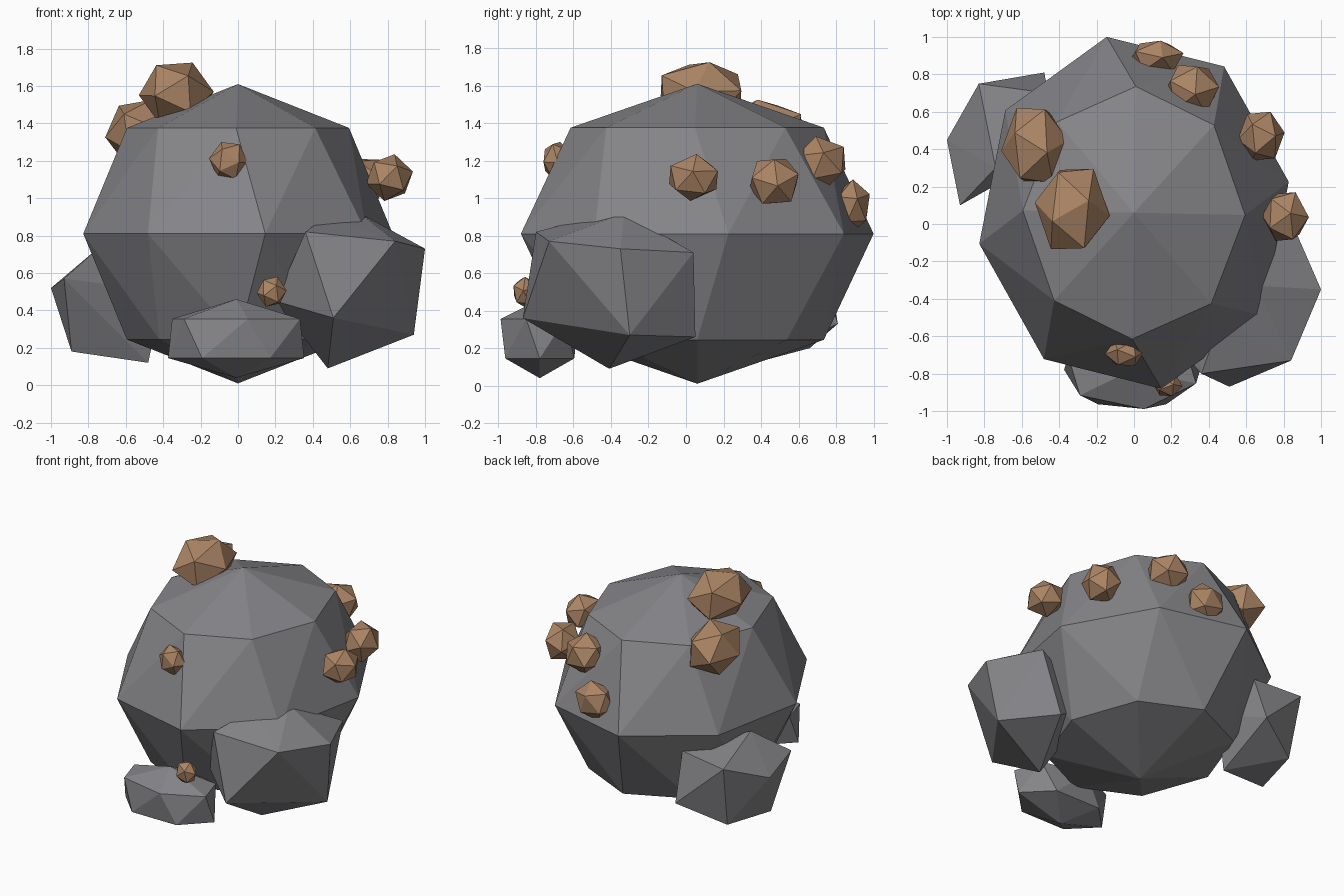
import bpy, bmesh, math, random
from mathutils import Euler, Vector

random.seed(4)
cube = bpy.data.objects.get("Cube")
if cube:
    bpy.data.objects.remove(cube, do_unlink=True)


def make_material(name, color):
    mat = bpy.data.materials.new(name)
    mat.use_nodes = True
    mat.diffuse_color = color
    shader = mat.node_tree.nodes["Principled BSDF"]
    shader.inputs["Base Color"].default_value = color
    shader.inputs["Roughness"].default_value = 0.9
    return mat


stone = make_material("stone grey", (0.235, 0.235, 0.25, 1))
ore = make_material("ore brown", (0.41, 0.235, 0.13, 1))


def add_object(name, bm, material):
    bmesh.ops.recalc_face_normals(bm, faces=bm.faces)
    mesh = bpy.data.meshes.new(name)
    bm.to_mesh(mesh)
    bm.free()
    mesh.materials.append(material)
    obj = bpy.data.objects.new(name, mesh)
    bpy.context.collection.objects.link(obj)
    return obj


def hull_rock(name, points):
    """Faceted rock wrapped tightly around its corner points."""
    bm = bmesh.new()
    for p in points:
        bm.verts.new(p)
    result = bmesh.ops.convex_hull(bm, input=bm.verts)
    loose = [v for v in result["geom_interior"] if isinstance(v, bmesh.types.BMVert)]
    bmesh.ops.delete(bm, geom=loose, context="VERTS")
    return add_object(name, bm, stone)


def ringed_points(center, radii, sides, twists):
    """Poles and rings of a low-poly ellipsoid; each ring has its own twist."""
    center, radii = Vector(center), Vector(radii)
    points = [center + Vector((0, 0, s * radii.z)) for s in (-1, 1)]
    for i, twist in enumerate(twists, 1):
        polar = math.pi * i / (len(twists) + 1)
        for k in range(sides):
            a = math.tau * k / sides + math.radians(twist)
            unit = Vector((math.sin(polar) * math.cos(a),
                           math.sin(polar) * math.sin(a), math.cos(polar)))
            points.append(center + unit * radii)
    return points


def nugget(name, center, radii):
    """Twenty-sided lump, turned at random and fitted to its size."""
    bm = bmesh.new()
    bmesh.ops.create_icosphere(bm, subdivisions=1, radius=1)
    turn = Euler([random.uniform(0, math.tau) for _ in range(3)]).to_matrix()
    bmesh.ops.transform(bm, matrix=turn.to_4x4(), verts=bm.verts)
    for axis in range(3):
        reach = max(abs(v.co[axis]) for v in bm.verts)
        for v in bm.verts:
            v.co[axis] = center[axis] + v.co[axis] * radii[axis] / reach
    add_object(name, bm, ore)


# Main boulder and the low rock in front of it
hull_rock("main_boulder", ringed_points((0, 0.06, 0.81), (0.84, 0.955, 0.8), 8, (-1, 10, 0)))
hull_rock("front_rock", ringed_points((-0.01, -0.78, 0.25), (0.42, 0.245, 0.21), 6, (-20, 0)))

# Large rock leaning on the front left
hull_rock("left_rock", [
    (1, -.35, .73), (.94, -.3, .27), (.84, -.73, .77), (.51, -.87, .36),
    (.36, -.8, .82), (.48, -.41, .09), (.65, -.33, .92), (.47, -.5, .9),
    (.83, .04, .71), (.68, .05, .26), (.2, -.62, .45), (.3, -.1, .5)])

# Rock leaning on the back right
hull_rock("right_rock", [
    (-1, .45, .52), (-.83, .75, .65), (-.48, .81, .33), (-.93, .1, .57),
    (-.89, .28, .18), (-.8, .66, .2), (-.48, .36, .12), (-.46, .7, .67),
    (-.74, .3, .74), (-.4, .4, .5)])

# Ore nuggets set into the main boulder
nugget("crown_nugget", (-.33, .08, 1.56), (.2, .215, .165))
nugget("shoulder_nugget", (-.53, .42, 1.35), (.18, .2, .175))
nugget("left_nugget", (.81, .04, 1.11), (.125, .13, .125))
nugget("back_left_nugget", (.68, .47, 1.09), (.125, .13, .12))
nugget("upper_back_nugget", (.31, .72, 1.19), (.145, .13, .14))
nugget("lower_back_nugget", (.12, .89, .96), (.145, .09, .14))
nugget("front_nugget", (-.05, -.69, 1.2), (.105, .07, .1))
nugget("low_front_nugget", (.18, -.86, .5), (.08, .06, .08))
